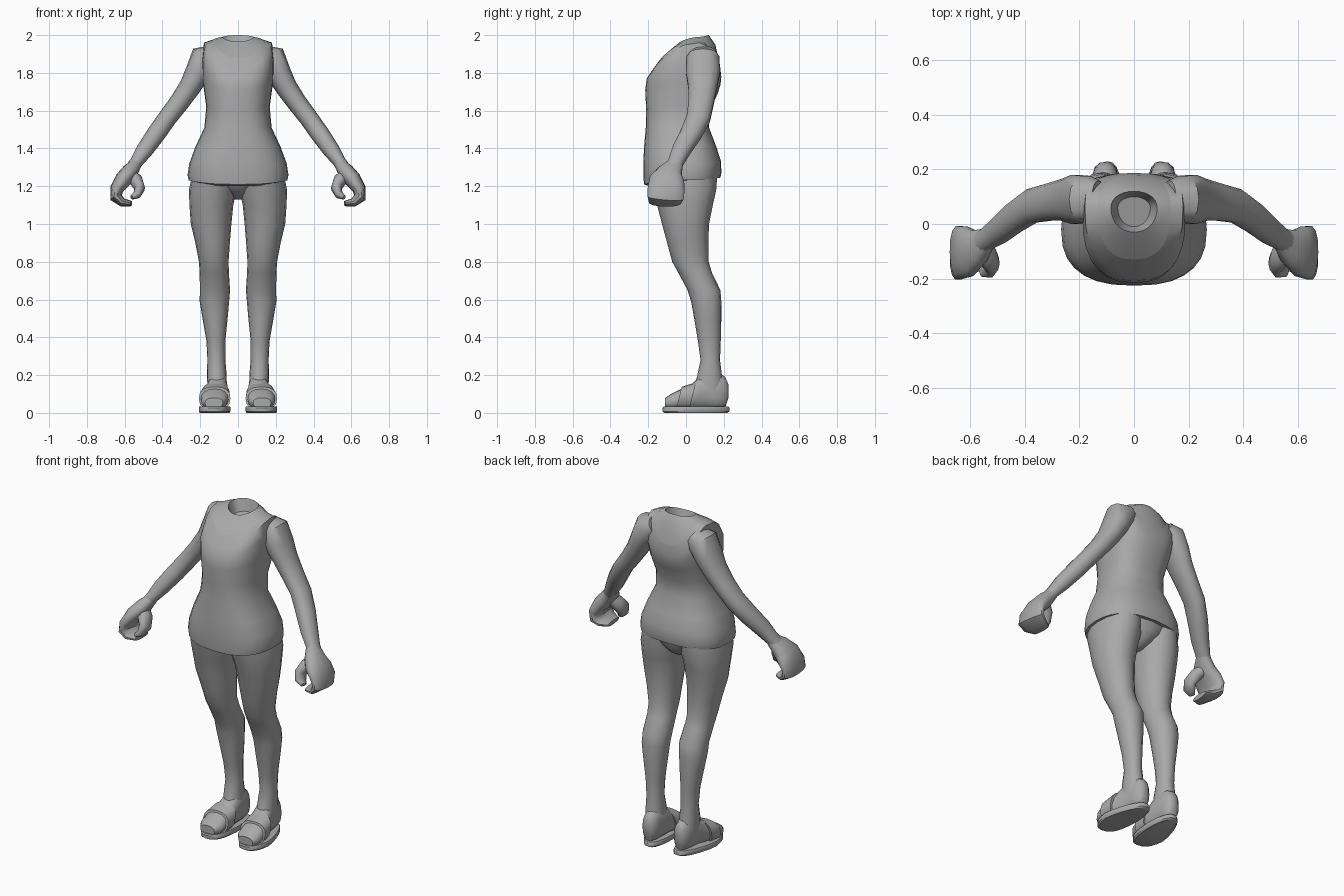
import bpy, math
from mathutils import Vector

if "Cube" in bpy.data.objects:
    bpy.data.objects.remove(bpy.data.objects["Cube"])

grey = bpy.data.materials.new("plain grey")
grey.diffuse_color = (0.4, 0.4, 0.4, 1)
grey.use_nodes = True
grey.node_tree.nodes["Principled BSDF"].inputs["Base Color"].default_value = grey.diffuse_color


def spow(v, p):
    return math.copysign(abs(v) ** p, v)


def loft(name, rings, cap0=True, cap1=True, angle=50):
    """Skin a list of equal-length point rings into one smooth object."""
    n = len(rings[0])
    verts = [p for r in rings for p in r]
    faces = [(k * n + i, k * n + (i + 1) % n, (k + 1) * n + (i + 1) % n, (k + 1) * n + i)
             for k in range(len(rings) - 1) for i in range(n)]
    if cap0:
        faces.append(tuple(reversed(range(n))))
    if cap1:
        faces.append(tuple(range(len(verts) - n, len(verts))))
    me = bpy.data.meshes.new(name)
    me.from_pydata([tuple(v) for v in verts], [], faces)
    me.materials.append(grey)
    ob = bpy.data.objects.new(name, me)
    bpy.context.collection.objects.link(ob)
    bpy.ops.object.select_all(action='DESELECT')
    ob.select_set(True)
    bpy.context.view_layer.objects.active = ob
    bpy.ops.object.mode_set(mode='EDIT')
    bpy.ops.mesh.select_all(action='SELECT')
    bpy.ops.mesh.normals_make_consistent(inside=False)
    bpy.ops.object.mode_set(mode='OBJECT')
    bpy.ops.object.shade_smooth_by_angle(angle=math.radians(angle))
    return ob


def body_ring(rx, yf, yc, yb, zf, zs, zb, p=0.8, n=28):
    """Ring round the trunk with separate front, side and back heights."""
    pts = []
    for i in range(n):
        a = 2 * math.pi * i / n
        c, s = spow(math.cos(a), p), spow(math.sin(a), p)
        y = yc + s * (yb - yc if s > 0 else yc - yf)
        t = abs(math.sin(a)) ** 1.6
        pts.append((rx * c, y, zs + t * ((zb if s > 0 else zf) - zs)))
    return pts


def box_ring(axis, pos, a0, a1, b0, b1, p=0.9, n=16):
    """Rounded ring filling given bounds; axis 'z' uses x,y and axis 'y' uses x,z."""
    pts = []
    for i in range(n):
        t = 2 * math.pi * i / n
        a = (a0 + a1) / 2 + (a1 - a0) / 2 * spow(math.cos(t), p)
        b = (b0 + b1) / 2 + (b1 - b0) / 2 * spow(math.sin(t), p)
        pts.append((a, b, pos) if axis == 'z' else (a, pos, b))
    return pts


def tube(name, path, n=14, angle=50):
    """Sweep along (x, y, z, thickness, depth); depth runs near y."""
    pts = [Vector(q[:3]) for q in path]
    rings = []
    for i, q in enumerate(path):
        t = (pts[min(i + 1, len(pts) - 1)] - pts[max(i - 1, 0)]).normalized()
        u = t.cross(Vector((0, 1, 0))).normalized()
        v = u.cross(t).normalized()
        rings.append([pts[i] + u * q[3] * spow(math.cos(2 * math.pi * k / n), .9)
                      + v * q[4] * spow(math.sin(2 * math.pi * k / n), .9) for k in range(n)])
    return loft(name, rings, angle=angle)


def mirrored(ob):
    """Bake the opposite side into the same object."""
    m = ob.modifiers.new("other side", 'MIRROR')
    m.use_axis[0] = True
    m.use_mirror_merge = False
    bpy.ops.object.modifier_apply(modifier=m.name)


# Upper chest skin between neck opening and neckline
neck = body_ring(.085, -.03, .06, .12, 1.965, 1.99, 2.0, 0.95)
neckline = body_ring(.135, -.13, .06, .18, 1.88, 1.975, 1.84)
loft("chest_skin", [body_ring(.06, -.01, .06, .10, 1.90, 1.92, 1.93, 1), neck,
                    body_ring(.11, -.08, .06, .155, 1.925, 1.985, 1.95, .9), neckline], True, False)

# Sleeveless tunic from neckline to hem
loft("tunic", [
    neckline,
    body_ring(.18, -.175, .07, .187, 1.82, 1.96, 1.78, .75),
    body_ring(.19, -.208, .05, .183, 1.77, 1.88, 1.74, .75),
    body_ring(.187, -.216, .03, .168, 1.71, 1.76, 1.69),
    body_ring(.168, -.211, .0, .125, 1.61, 1.62, 1.60),
    body_ring(.178, -.213, -.02, .122, 1.51, 1.51, 1.51),
    body_ring(.225, -.222, -.02, .16, 1.41, 1.41, 1.41),
    body_ring(.258, -.226, -.02, .186, 1.32, 1.32, 1.33),
    body_ring(.267, -.226, -.02, .187, 1.25, 1.26, 1.27),
    body_ring(.262, -.222, -.02, .182, 1.21, 1.232, 1.245),
    body_ring(.24, -.195, -.02, .165, 1.20, 1.23, 1.25)], False, True)

# Briefs between the legs
loft("briefs", [box_ring('z', *r, n=20) for r in (
    (1.25, -.22, .22, -.18, .16), (1.20, -.13, .13, -.16, .15),
    (1.16, -.06, .06, -.11, .12), (1.13, -.025, .025, -.05, .07))])

# Legs: height, inner, outer, front, back
mirrored(loft("legs", [box_ring('z', *r, p=.95) for r in (
    (1.25, .01, .245, -.195, .165), (1.18, .008, .26, -.18, .16), (1.10, .025, .257, -.153, .142),
    (1.0, .035, .25, -.127, .122), (.90, .043, .226, -.10, .118), (.80, .05, .207, -.073, .12),
    (.74, .048, .203, -.04, .138), (.65, .042, .202, .008, .182), (.59, .047, .203, .027, .187),
    (.50, .055, .188, .043, .187), (.38, .067, .167, .063, .184), (.28, .067, .162, .077, .18),
    (.20, .06, .165, .06, .19), (.12, .06, .16, .04, .2))]))

# Feet: depth, inner, outer, bottom, top
mirrored(loft("feet", [box_ring('y', *r, p=.85) for r in (
    (.225, .085, .125, .08, .15), (.208, .065, .145, .03, .19), (.16, .056, .155, .02, .22),
    (.08, .053, .165, .02, .20), (.03, .05, .185, .02, .152), (-.03, .05, .197, .02, .125),
    (-.08, .056, .195, .02, .10), (-.11, .08, .175, .025, .08))]))

# Sandal straps over the instep, leaning back towards the ankle
def strap_ring(y, x0, x1, z1):
    return [(x, yy + (z - .07) * .25, z) for x, yy, z in box_ring('y', y, x0, x1, .015, z1, .8)]

mirrored(loft("sandal_straps", [strap_ring(*r) for r in (
    (-.04, .05, .195, .12), (-.04, .04, .207, .138), (.03, .042, .196, .162), (.03, .05, .185, .15))],
    angle=35))

# Sandal soles, turned slightly outwards at the toes
def sole_ring(z, k):
    pts = []
    for i in range(24):
        a = 2 * math.pi * i / 24
        y = .0525 + .1775 * k * spow(math.sin(a), .85)
        w = .083 - .12 * max(0, y - .03)
        pts.append((.127 - .13 * (y - .0) * (y > 0) + w * k * spow(math.cos(a), .8), y, z))
    return pts

mirrored(loft("sandal_soles", [sole_ring(0, .93), sole_ring(.008, 1), sole_ring(.027, 1),
                               sole_ring(.033, .97)], angle=35))

# Arms
mirrored(tube("arms", [
    (.13, .09, 1.90, .05, .07), (.175, .09, 1.875, .082, .088), (.215, .09, 1.80, .066, .092),
    (.255, .088, 1.725, .058, .078), (.31, .08, 1.645, .053, .069), (.375, .066, 1.56, .05, .064),
    (.435, .025, 1.475, .05, .058), (.495, -.025, 1.39, .045, .05), (.54, -.055, 1.325, .034, .042),
    (.57, -.075, 1.285, .034, .045)]))

# Curled mitten hands
mirrored(tube("hands", [
    (.535, -.05, 1.325, .03, .038), (.572, -.083, 1.277, .044, .066), (.608, -.1, 1.235, .045, .094),
    (.642, -.105, 1.185, .036, .10), (.645, -.108, 1.14, .033, .098), (.61, -.112, 1.113, .023, .085),
    (.565, -.115, 1.108, .014, .06)]))

# Thumbs
mirrored(tube("thumbs", [
    (.575, -.08, 1.27, .03, .03), (.54, -.115, 1.232, .036, .045), (.52, -.145, 1.19, .028, .045),
    (.535, -.165, 1.155, .022, .036), (.562, -.175, 1.14, .012, .02)], n=10))
